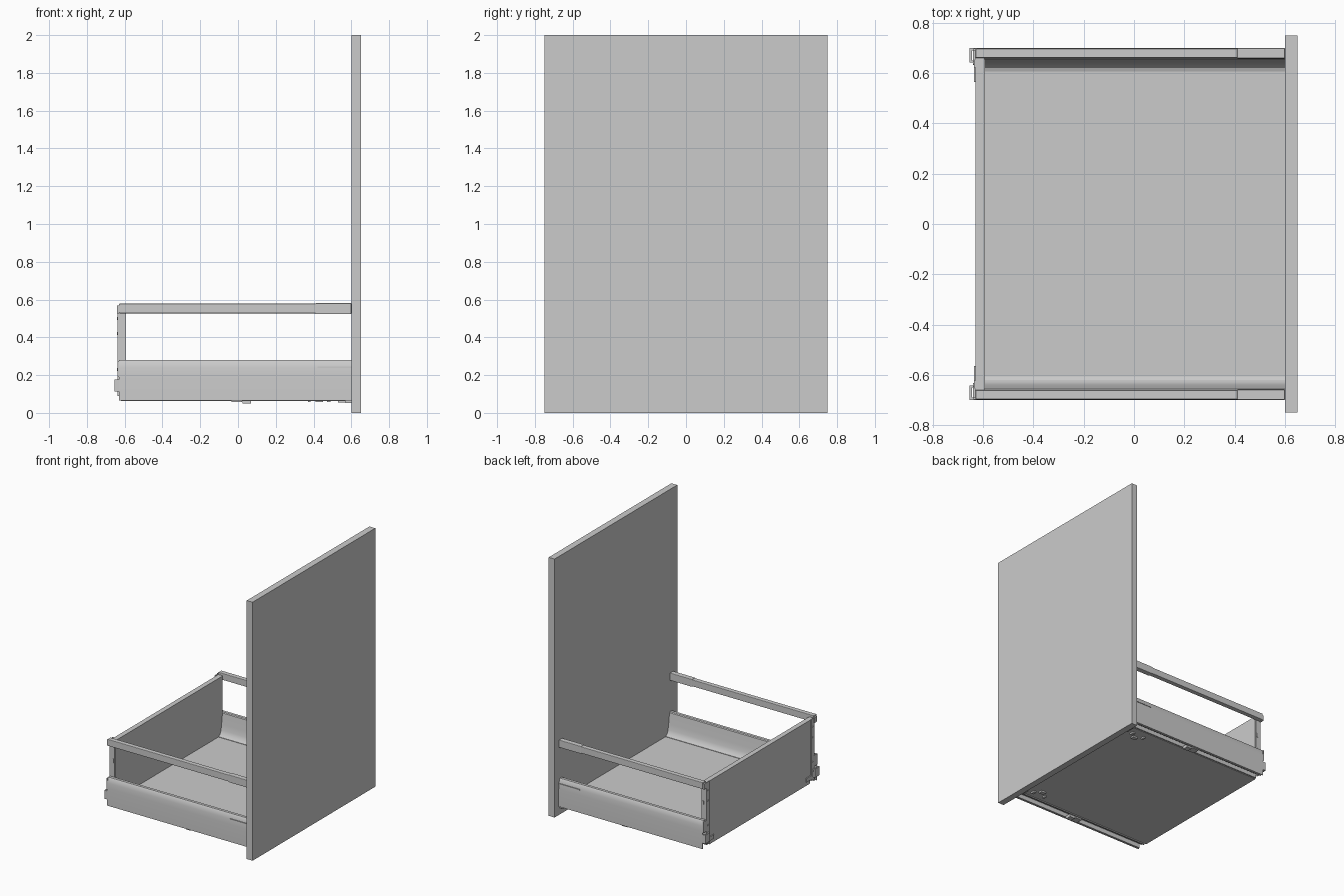
import bpy, bmesh


def finish(name, bm, mirror=False, bevel=0.0):
    bmesh.ops.recalc_face_normals(bm, faces=bm.faces)
    me = bpy.data.meshes.new(name)
    bm.to_mesh(me)
    bm.free()
    ob = bpy.data.objects.new(name, me)
    bpy.context.collection.objects.link(ob)
    if bevel:
        b = ob.modifiers.new("bevel", "BEVEL")
        b.width, b.segments = bevel, 2
    if mirror:
        m = ob.modifiers.new("mirror", "MIRROR")
        m.use_axis = (False, True, False)
        m.use_mirror_merge = False
    return ob


def add_box(bm, x, y, z):
    vs = bmesh.ops.create_cube(bm, size=1)["verts"]
    for v in vs:
        for i, (a, b) in enumerate((x, y, z)):
            v.co[i] = a if v.co[i] < 0 else b


def boxes(name, items, mirror=False, bevel=0.0):
    bm = bmesh.new()
    for it in items:
        add_box(bm, *it)
    return finish(name, bm, mirror, bevel)


def extrude_x(name, pts, x0, x1, mirror=True):
    """Closed (y, z) profile pulled along x."""
    bm = bmesh.new()
    f = bm.faces.new([bm.verts.new((x0, y, z)) for y, z in pts])
    r = bmesh.ops.extrude_face_region(bm, geom=[f])
    for v in r["geom"]:
        if isinstance(v, bmesh.types.BMVert):
            v.co.x = x1
    return finish(name, bm, mirror)


def smooth(ob):
    bpy.ops.object.select_all(action="DESELECT")
    ob.select_set(True)
    bpy.context.view_layer.objects.active = ob
    bpy.ops.object.shade_smooth_by_angle(angle=0.5)


# Tall front, floor and back
boxes("front_panel", [((0.60, 0.65), (-0.75, 0.75), (0, 2))])
boxes("drawer_bottom", [((-0.63, 0.60), (-0.615, 0.615), (0.07, 0.107))])
boxes("back_panel", [((-0.63, -0.592), (-0.655, 0.655), (0.107, 0.56))])

# Folded metal side: straight outside, inside sweeping down onto the floor
side = [(0.699, 0.065), (0.699, 0.20), (0.696, 0.24), (0.690, 0.272), (0.684, 0.28),
        (0.662, 0.28), (0.656, 0.274), (0.645, 0.19), (0.638, 0.15), (0.630, 0.128),
        (0.620, 0.115), (0.606, 0.110), (0.606, 0.107), (0.622, 0.107),
        (0.640, 0.120), (0.650, 0.15), (0.666, 0.265), (0.682, 0.268),
        (0.690, 0.24), (0.694, 0.20), (0.694, 0.065)]
smooth(extrude_x("side_wall", side, -0.63, 0.60))

# Runner channel hidden under each side
runner = [(0.622, 0.068), (0.632, 0.068), (0.632, 0.098), (0.678, 0.098),
          (0.678, 0.064), (0.690, 0.064), (0.690, 0.105), (0.622, 0.105)]
extrude_x("runner", runner, -0.62, 0.59)

# Slim cover strip near the front on the outer face
boxes("side_cover_strip", [((0.42, 0.60), (0.694, 0.7005), (0.238, 0.245))], True)

# Gallery rails with front sleeves
boxes("gallery_rail", [((-0.63, 0.42), (0.660, 0.697), (0.527, 0.578))], True, 0.004)
boxes("rail_sleeve", [((0.41, 0.60), (0.658, 0.699), (0.523, 0.581))], True, 0.004)

# Back brackets: side cheek, rear flange, lower wide flange and rail seat
boxes("back_bracket", [
    ((-0.634, -0.595), (0.655, 0.661), (0.09, 0.56)),
    ((-0.637, -0.630), (0.622, 0.661), (0.09, 0.565)),
    ((-0.637, -0.630), (0.565, 0.625), (0.10, 0.13)),
    ((-0.640, -0.630), (0.655, 0.690), (0.525, 0.568)),
    ((-0.638, -0.630), (0.640, 0.697), (0.19, 0.275)),
], True)

# Hook at the rear end of each side
boxes("rear_hook", [
    ((-0.655, -0.628), (0.690, 0.699), (0.112, 0.178)),
    ((-0.655, -0.645), (0.642, 0.699), (0.112, 0.178)),
    ((-0.645, -0.628), (0.642, 0.650), (0.112, 0.178)),
], True)

# Screw heads on bracket back and a plug on its cheek
bm = bmesh.new()
for z in (0.16, 0.23, 0.42, 0.50):
    vs = bmesh.ops.create_cone(bm, cap_ends=True, segments=12, radius1=0.007,
                               radius2=0.007, depth=0.006)["verts"]
    for v in vs:
        v.co = (-0.638 + v.co.z, 0.64 + v.co.x, z + v.co.y)
finish("bracket_screws", bm, True)
boxes("bracket_plug", [((-0.615, -0.600), (0.66, 0.664), (0.39, 0.42))], True)

# Small catches beneath the floor and runners
boxes("underside_catches", [
    ((-0.035, 0.02), (0.63, 0.685), (0.057, 0.075)),
    ((0.025, 0.07), (0.635, 0.68), (0.051, 0.075)),
    ((0.37, 0.385), (0.54, 0.57), (0.058, 0.075)),
    ((0.41, 0.45), (0.50, 0.53), (0.057, 0.075)),
    ((0.47, 0.49), (0.54, 0.57), (0.057, 0.075)),
    ((0.53, 0.60), (0.56, 0.62), (0.056, 0.075)),
    ((0.57, 0.60), (0.62, 0.69), (0.052, 0.070)),
], True)
